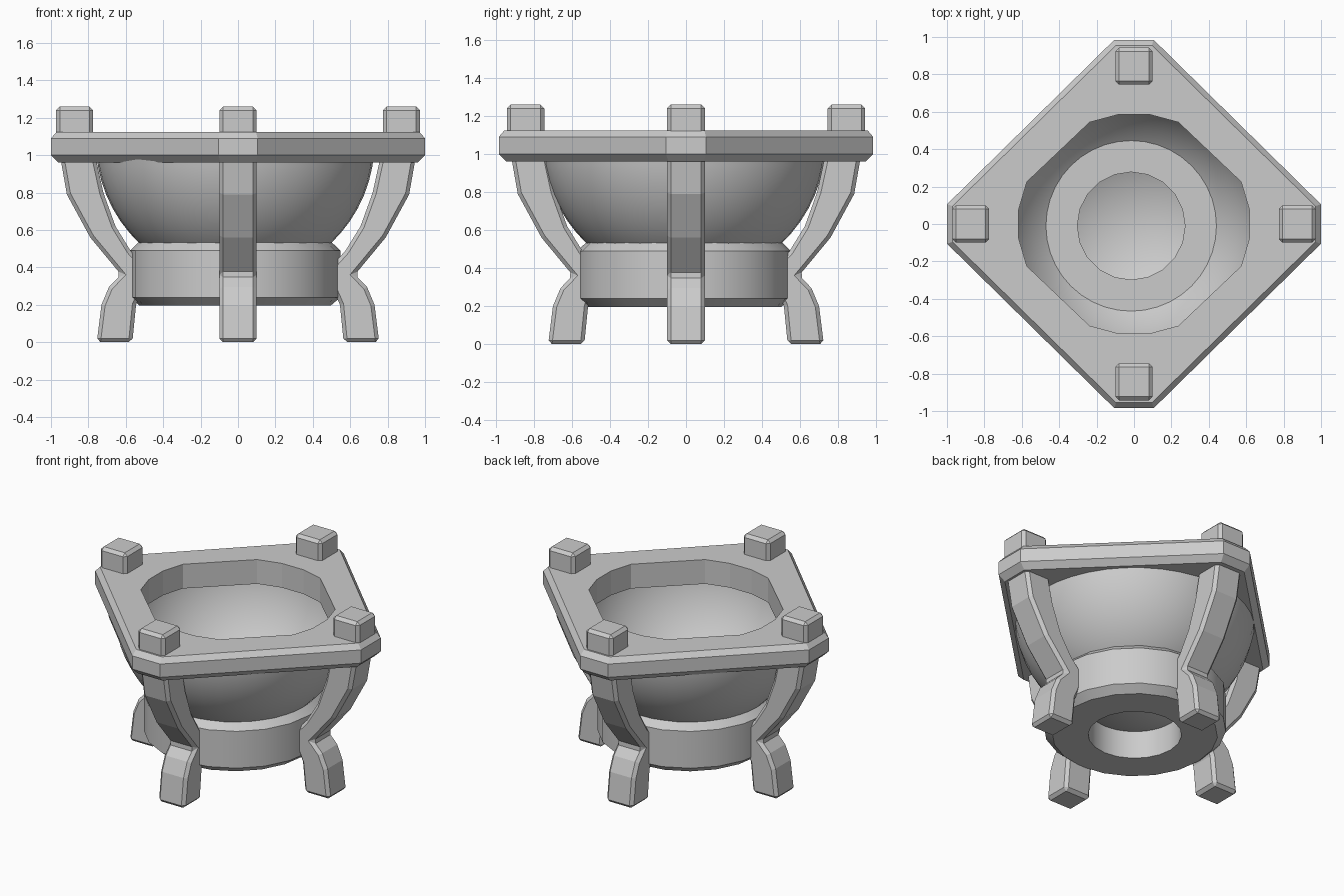
import bpy, bmesh
from math import sin, cos, pi, radians, sqrt
from mathutils import Matrix

if "Cube" in bpy.data.objects:
    bpy.data.objects.remove(bpy.data.objects["Cube"])


def finish(bm, name, smooth=True):
    bmesh.ops.recalc_face_normals(bm, faces=bm.faces)
    me = bpy.data.meshes.new(name)
    bm.to_mesh(me)
    bm.free()
    ob = bpy.data.objects.new(name, me)
    bpy.context.collection.objects.link(ob)
    if smooth:
        bpy.ops.object.select_all(action='DESELECT')
        ob.select_set(True)
        bpy.context.view_layer.objects.active = ob
        bpy.ops.object.shade_smooth_by_angle(angle=radians(32))
    return ob


def loft(rings, name, smooth=False):
    """Stack of equal-length point rings, capped at both ends."""
    bm = bmesh.new()
    vs = [[bm.verts.new(p) for p in r] for r in rings]
    n = len(rings[0])
    for a, b in zip(vs, vs[1:]):
        for i in range(n):
            j = (i + 1) % n
            bm.faces.new((a[i], a[j], b[j], b[i]))
    bm.faces.new(vs[0])
    bm.faces.new(vs[-1])
    return finish(bm, name, smooth)


def lathe(profile, name, sides, closed=True):
    bm = bmesh.new()
    vs = [bm.verts.new((r, 0, z)) for r, z in profile]
    pairs = list(zip(vs, vs[1:] + vs[:1])) if closed else list(zip(vs, vs[1:]))
    edges = [bm.edges.new(p) for p in pairs]
    bmesh.ops.spin(bm, geom=vs + edges, cent=(0, 0, 0), axis=(0, 0, 1),
                   angle=2 * pi, steps=sides)
    bmesh.ops.remove_doubles(bm, verts=bm.verts, dist=1e-4)
    ob = finish(bm, name)
    ob.location = (-0.015, -0.01, 0)
    return ob


# Diamond rim plate with clipped corners and chamfered edges
def clipped_diamond(inset, z):
    a, b, c = 1.0 - inset, 0.985 - inset, 0.105 - inset * 0.3
    return [(a, -c, z), (a, c, z), (c, b, z), (-c, b, z),
            (-a, c, z), (-a, -c, z), (-c, -b, z), (c, -b, z)]


plate = loft([clipped_diamond(0.04, 0.96), clipped_diamond(0, 1.0),
              clipped_diamond(0, 1.09), clipped_diamond(0.03, 1.125)], "rim_plate")


# Rounded opening through the plate
def opening(z):
    pts = []
    for i in range(24):
        t = 2 * pi * (i + 0.5) / 24
        r = min(0.622, 0.81 / (abs(cos(t)) + abs(sin(t))))
        pts.append((r * cos(t), 0.95 * r * sin(t), z))
    return pts


cutter = loft([opening(0.8), opening(1.3)], "opening_cutter")
mod = plate.modifiers.new("opening", 'BOOLEAN')
mod.operation = 'DIFFERENCE'
mod.solver = 'EXACT'
mod.object = cutter
bpy.ops.object.select_all(action='DESELECT')
plate.select_set(True)
bpy.context.view_layer.objects.active = plate
bpy.ops.object.modifier_apply(modifier=mod.name)
bpy.data.objects.remove(cutter)

# Spherical bowl shell
CZ = 1.07
angles = [radians(90 * i / 14) for i in range(14)]
angles = [radians(4 + 86 * i / 14) for i in range(15)]
outer = [(0.745 * cos(a), CZ - 0.745 * sin(a)) for a in angles]
inner = [(0.70 * cos(a), CZ - 0.70 * sin(a)) for a in reversed(angles)]
lathe(outer + inner, "bowl", 40)

# Chamfered base ring with a central hole
lathe([(0.288, 0.195), (0.51, 0.195), (0.562, 0.24), (0.562, 0.49),
       (0.51, 0.54), (0.288, 0.54)], "base_ring", 20)

# Four curved legs that rise through the plate as corner posts
LEG = [(0.565, 0), (0.755, 0), (0.73, 0.2), (0.69, 0.295), (0.626, 0.362),
       (0.79, 0.56), (0.915, 0.79), (0.945, 0.96), (0.973, 1.1), (0.973, 1.26),
       (0.775, 1.26), (0.775, 1.06), (0.755, 0.96), (0.72, 0.8), (0.655, 0.62),
       (0.575, 0.49), (0.46, 0.362), (0.51, 0.28), (0.545, 0.2)]


def leg(name, turn, shift):
    bm = bmesh.new()
    f = bm.faces.new([bm.verts.new((x - shift, -0.1, z)) for x, z in LEG])
    ext = bmesh.ops.extrude_face_region(bm, geom=[f])
    verts = [v for v in ext["geom"] if isinstance(v, bmesh.types.BMVert)]
    bmesh.ops.translate(bm, verts=verts, vec=(0, 0.2, 0))
    bmesh.ops.recalc_face_normals(bm, faces=bm.faces)
    sharp = [e for e in bm.edges if e.calc_face_angle(0) > radians(50)]
    bmesh.ops.bevel(bm, geom=sharp, offset=0.02, segments=1, affect='EDGES')
    bmesh.ops.rotate(bm, verts=bm.verts, cent=(0, 0, 0),
                     matrix=Matrix.Rotation(turn, 3, 'Z'))
    return finish(bm, name, smooth=False)


for i, side in enumerate(("right", "back", "left", "front")):
    leg(side + "_leg", i * pi / 2, 0.03 * (i % 2))
